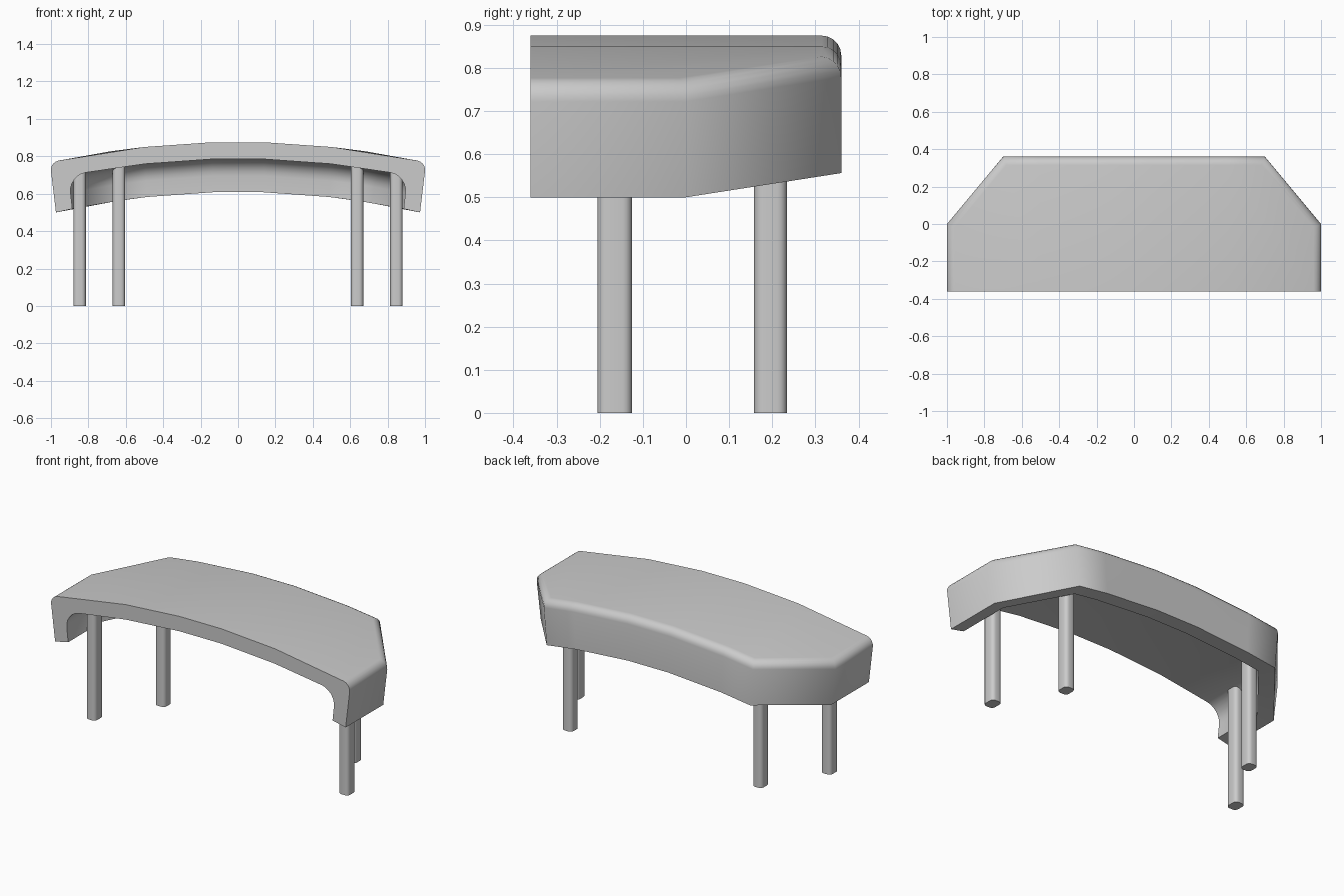
import bpy, bmesh, math
from mathutils import Vector

cube = bpy.data.objects.get("Cube")
if cube:
    bpy.data.objects.remove(cube)

TOP, DEPTH, WALL = 0.877, 0.267, 0.09
OUTER_R, INNER_R = 0.045, 0.09

grey = bpy.data.materials.new("plain grey")
grey.use_nodes = True
colour = (0.6, 0.6, 0.6, 1)
grey.diffuse_color = colour
grey.node_tree.nodes["Principled BSDF"].inputs["Base Color"].default_value = colour


def drop(x):
    """How far the arched seat sinks away from its middle."""
    return 0.11 * x * x


def add_object(name, bm):
    bmesh.ops.recalc_face_normals(bm, faces=bm.faces)
    mesh = bpy.data.meshes.new(name)
    bm.to_mesh(mesh)
    bm.free()
    mesh.materials.append(grey)
    obj = bpy.data.objects.new(name, mesh)
    bpy.context.collection.objects.link(obj)
    bpy.ops.object.select_all(action="DESELECT")
    obj.select_set(True)
    bpy.context.view_layer.objects.active = obj
    bpy.ops.object.shade_smooth_by_angle(angle=math.radians(60))
    return obj


def quarter_arc(radius, steps):
    for i in range(steps + 1):
        a = math.pi / 2 * i / steps
        yield radius * (1 - math.sin(a)), radius * (1 - math.cos(a))


# Rim section as (inset, depth): rounded outside, lower edge, coved inside
profile = list(quarter_arc(OUTER_R, 5))[::-1]
profile = [(inset, depth) for depth, inset in
           ((d, i) for i, d in profile)]
profile.sort(key=lambda p: p[1])
profile += [(0, DEPTH), (WALL, DEPTH)]
profile += sorted(((WALL + i, WALL + d) for i, d in quarter_arc(INNER_R, 6)),
                  key=lambda p: -p[1])

# Plan outline around the sides and back, open at the front
half = [Vector((-1, -0.36)), Vector((-1, 0)), Vector((-0.7, 0.36))]
path = half + [Vector((-p.x, p.y)) for p in reversed(half)]
normals = []
for a, b in zip(path, path[1:]):
    d = (b - a).normalized()
    normals.append(Vector((-d.y, d.x)))

# Seat shell swept round the outline with mitred corners
bm = bmesh.new()
sections = []
for i, p in enumerate(path):
    n1, n2 = normals[max(i - 1, 0)], normals[min(i, len(normals) - 1)]
    miter = (n1 + n2) / (1 + n1.dot(n2))
    ring = []
    for inset, depth in profile:
        q = p - miter * inset
        ring.append(bm.verts.new((q.x, q.y, TOP - depth)))
    sections.append(ring)
for s, t in zip(sections, sections[1:]):
    for j in range(len(profile) - 1):
        bm.faces.new((s[j], s[j + 1], t[j + 1], t[j]))
bm.faces.new([s[0] for s in sections])
bm.faces.new([s[-1] for s in sections])
bm.faces.new(sections[0] + sections[-1][::-1])

# Cross cuts, then arch the seat and lean the end walls inward
for x in (-0.5, -0.14, 0.14, 0.5):
    bmesh.ops.bisect_plane(bm, geom=bm.verts[:] + bm.edges[:] + bm.faces[:],
                           plane_co=(x, 0, 0), plane_no=(1, 0, 0))
for v in bm.verts:
    depth = TOP - v.co.z
    v.co.z -= drop(v.co.x)
    v.co.x *= 1 - 0.12 * (depth - OUTER_R)
add_object("seat_shell", bm)


# Rounded legs, the front pair set wider than the back pair
def leg(name, x, y, size_x, size_y):
    height = TOP - WALL - drop(x) + 0.02
    bm = bmesh.new()
    bmesh.ops.create_cube(bm, size=1)
    for v in bm.verts:
        v.co = (x + v.co.x * size_x, y + v.co.y * size_y,
                (v.co.z + 0.5) * height)
    upright = [e for e in bm.edges
               if abs(e.verts[0].co.z - e.verts[1].co.z) > 0.1]
    bmesh.ops.bevel(bm, geom=upright, offset=0.022, segments=4,
                    profile=0.5, affect="EDGES")
    add_object(name, bm)


for side, sign in (("left", 1), ("right", -1)):
    leg("front_leg_" + side, sign * 0.847, -0.165, 0.066, 0.08)
    leg("back_leg_" + side, sign * 0.637, 0.196, 0.066, 0.076)
